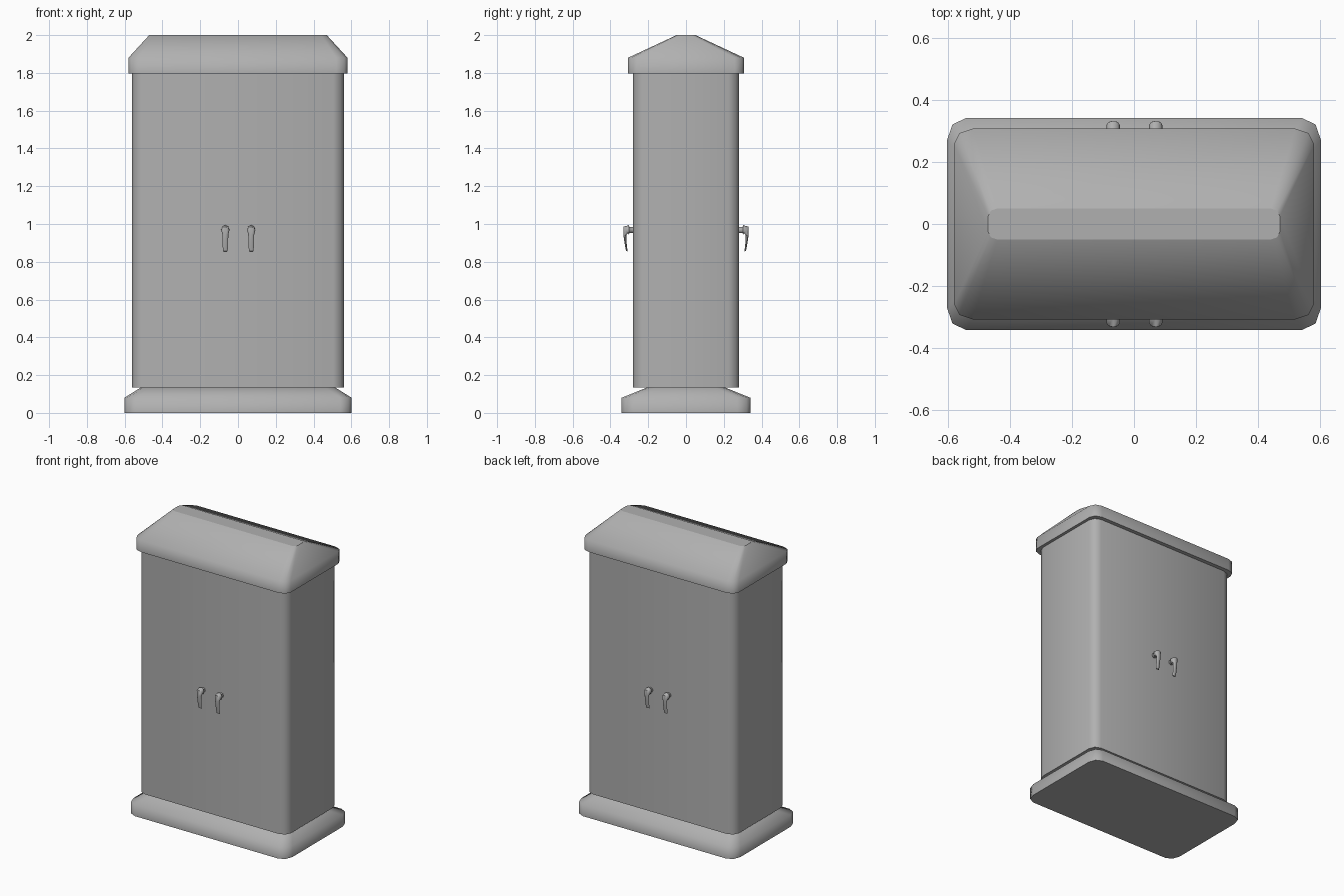
import bpy, bmesh, math
from mathutils import Vector

if "Cube" in bpy.data.objects:
    bpy.data.objects.remove(bpy.data.objects["Cube"])

grey = bpy.data.materials.new("dark_grey")
grey.diffuse_color = (0.436, 0.436, 0.436, 1)
grey.use_nodes = True
grey.node_tree.nodes["Principled BSDF"].inputs["Base Color"].default_value = grey.diffuse_color


def loft(name, rings, angle=75, flat_top=False):
    """Skin a closed solid through a list of equal-length point rings."""
    bm = bmesh.new()
    loops = [[bm.verts.new(p) for p in ring] for ring in rings]
    n = len(loops[0])
    for a, b in zip(loops, loops[1:]):
        for i in range(n):
            j = (i + 1) % n
            bm.faces.new((a[i], a[j], b[j], b[i]))
    bm.faces.new(loops[0][::-1])
    bm.faces.new(loops[-1])
    bmesh.ops.recalc_face_normals(bm, faces=bm.faces)
    mesh = bpy.data.meshes.new(name)
    bm.to_mesh(mesh)
    bm.free()
    mesh.materials.append(grey)
    obj = bpy.data.objects.new(name, mesh)
    bpy.context.collection.objects.link(obj)
    bpy.ops.object.select_all(action='DESELECT')
    obj.select_set(True)
    bpy.context.view_layer.objects.active = obj
    bpy.ops.object.shade_smooth_by_angle(angle=math.radians(angle))
    if flat_top:
        # crisp outline around the last cap
        first = (len(rings) - 1) * n
        for e in mesh.edges:
            if min(e.vertices) >= first:
                e.use_edge_sharp = True
    return obj


def slab_ring(hx, hy, cx, cy, z):
    """Rectangle with two-segment rounded corners (cut cx by cy)."""
    corner = [(hx, hy - cy), (hx - cx * 0.29, hy - cy * 0.29), (hx - cx, hy)]
    pts = corner + [(-x, y) for x, y in reversed(corner)]
    pts += [(-x, -y) for x, y in corner] + [(x, -y) for x, y in reversed(corner)]
    return [(x, y, z) for x, y in pts]


# Plinth with sloping top
loft("plinth", [slab_ring(0.602, 0.341, 0.06, 0.07, 0),
                slab_ring(0.602, 0.341, 0.06, 0.07, 0.08),
                slab_ring(0.51, 0.20, 0.05, 0.05, 0.137)], flat_top=True)

# Cabinet body
loft("cabinet_body", [slab_ring(0.56, 0.28, 0.055, 0.055, 0.135),
                      slab_ring(0.56, 0.28, 0.055, 0.055, 1.80)])

# Hipped roof with overhanging rim and flat ridge
loft("roof", [slab_ring(0.58, 0.307, 0.06, 0.05, 1.798),
              slab_ring(0.58, 0.307, 0.06, 0.05, 1.88),
              slab_ring(0.47, 0.05, 0.03, 0.025, 2.00)], flat_top=True)

# Door handles: (y, z, half width, half depth) along the bent lever
PATH = [(0.270, 0.968, 0.016, 0.016), (0.300, 0.968, 0.017, 0.017),
        (0.303, 0.969, 0.022, 0.025), (0.318, 0.968, 0.022, 0.022),
        (0.324, 0.945, 0.016, 0.008), (0.322, 0.915, 0.015, 0.006),
        (0.317, 0.880, 0.014, 0.005), (0.313, 0.856, 0.012, 0.004)]


def handle(name, x0, side):
    rings = []
    for i, (y, z, w, d) in enumerate(PATH):
        # stem rings face outward, the bend tilts, lever rings face down
        tilt = math.radians(0 if i < 3 else 40 if i == 3 else 82)
        up = Vector((0, math.sin(tilt), math.cos(tilt)))
        ring = []
        for k in range(8):
            a = math.tau * k / 8
            p = Vector((x0 + w * math.cos(a), y, z)) + up * d * math.sin(a)
            ring.append((p.x, p.y * side, p.z))
        rings.append(ring)
    loft(name, rings, 60)


for side, face in ((-1, "front"), (1, "back")):
    for x, hand in ((-0.067, "left"), (0.07, "right")):
        handle(f"{face}_{hand}_handle", x, side)
